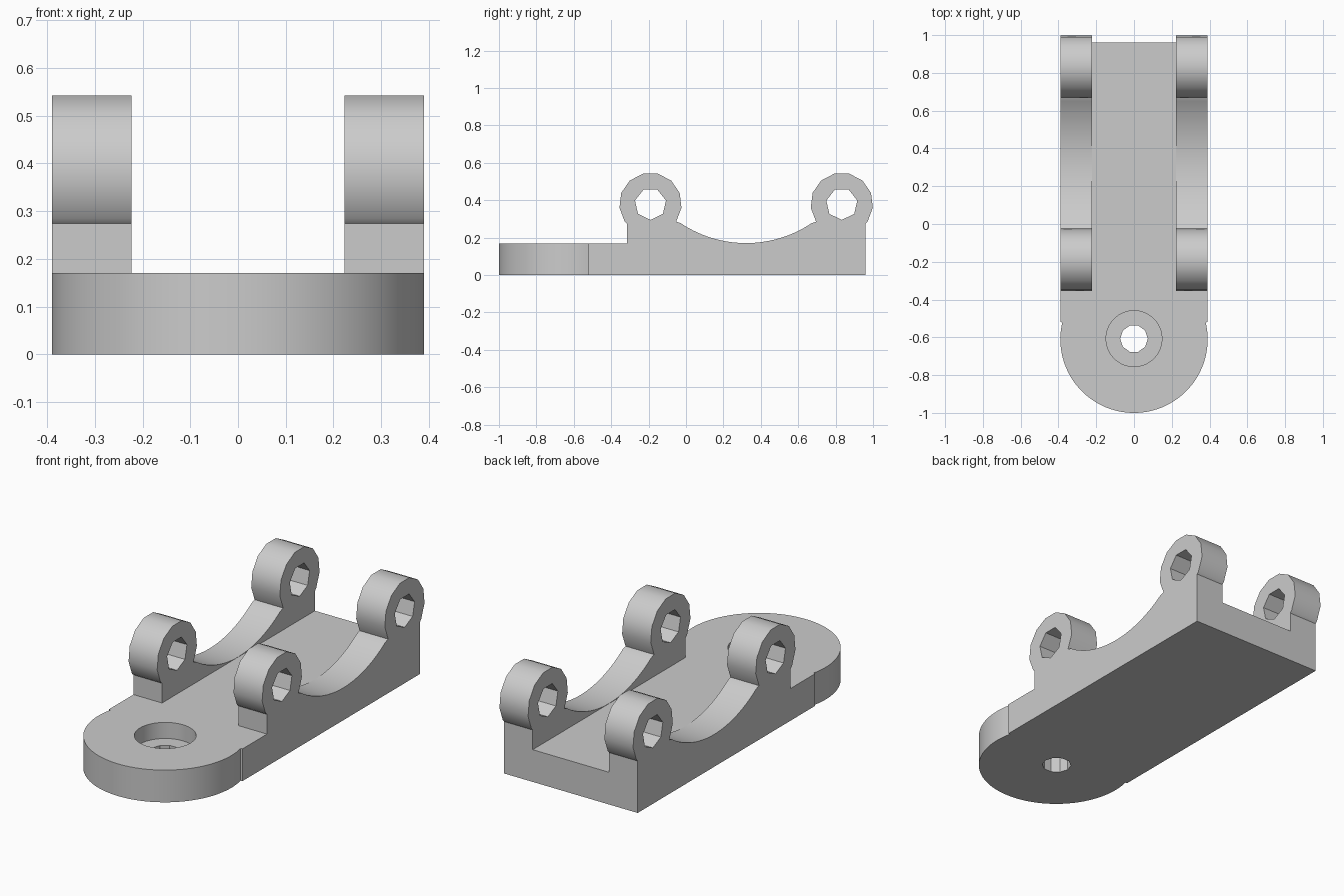
import bpy
import bmesh
from math import sin, cos, pi, radians
from mathutils import Vector

cube = bpy.data.objects.get("Cube")
if cube:
    bpy.data.objects.remove(cube, do_unlink=True)

grey = bpy.data.materials.new("plain_grey")
grey.use_nodes = True
grey.diffuse_color = (0.6, 0.6, 0.6, 1)
grey.node_tree.nodes["Principled BSDF"].inputs["Base Color"].default_value = grey.diffuse_color


def arc(cu, cv, r, start, end, steps):
    """Points along an arc, angles in degrees, both ends included."""
    angles = [radians(start + (end - start) * i / steps) for i in range(steps + 1)]
    return [(cu + r * cos(a), cv + r * sin(a)) for a in angles]


def ngon(cu, cv, r, sides, start=-90):
    return arc(cu, cv, r, start, start + 360, sides)[:-1]


def prism(name, loops, place, push):
    """Fill an outline with optional holes and extrude it."""
    bm = bmesh.new()
    for loop in loops:
        verts = [bm.verts.new(place(u, v)) for u, v in loop]
        for a, b in zip(verts, verts[1:] + verts[:1]):
            bm.edges.new((a, b))
    bmesh.ops.triangle_fill(bm, use_beauty=True, edges=bm.edges[:])
    cap = bmesh.ops.extrude_face_region(bm, geom=bm.faces[:], use_keep_orig=True)
    moved = [g for g in cap["geom"] if isinstance(g, bmesh.types.BMVert)]
    bmesh.ops.translate(bm, verts=moved, vec=Vector(push))
    bmesh.ops.recalc_face_normals(bm, faces=bm.faces[:])
    mesh = bpy.data.meshes.new(name)
    bm.to_mesh(mesh)
    bm.free()
    mesh.materials.append(grey)
    ob = bpy.data.objects.new(name, mesh)
    bpy.context.collection.objects.link(ob)
    return ob


def combine(target, tool, operation):
    mod = target.modifiers.new("combine", "BOOLEAN")
    mod.operation, mod.solver, mod.object = operation, "EXACT", tool
    bpy.context.view_layer.objects.active = target
    bpy.ops.object.modifier_apply(modifier=mod.name)
    bpy.data.objects.remove(tool, do_unlink=True)


# Main sizes
HALF, INNER, THICK = 0.39, 0.223, 0.17
FRONT, BACK, PAD_Y = -0.315, 0.96, -0.61
KNUCKLES, PIN_Z, RING, PIN = (-0.19, 0.833), 0.38, 0.167, 0.085

# Base plate with a rounded front pad
outline = [(HALF, -0.52), (HALF, BACK), (-HALF, BACK), (-HALF, -0.52)]
outline += arc(0, PAD_Y, HALF, 166.7, 373.3, 64)
bracket = prism("hinge_bracket", [outline], lambda u, v: (u, v, 0), (0, 0, THICK))

# Side walls: two knuckles joined by a scooped edge
middle = sum(KNUCKLES) / 2
side = [(FRONT, 0), (FRONT, 0.274)]
rings = [arc(y, PIN_Z, RING, 180 + 34.6, -34.6, 9) for y in KNUCKLES]
scoop = arc(middle, 0.80, 0.629, 270 - 36, 270 + 36, 32)[1:-1]
side += rings[0] + scoop + rings[1] + [(BACK, 0.274), (BACK, 0)]
pins = [ngon(y, PIN_Z, PIN, 7) for y in KNUCKLES]
for s in (-1, 1):
    wall = prism("side_wall", [side] + pins, lambda u, v: (s * INNER, u, v),
                 (s * (HALF - INNER), 0, 0))
    combine(bracket, wall, "UNION")

# Screw hole and its counterbore
for r, sides, floor in ((0.148, 48, 0.085), (0.073, 10, -0.1)):
    cutter = prism("screw_cutter", [ngon(0, PAD_Y + 0.003, r, sides, -72)],
                   lambda u, v: (u, v, floor), (0, 0, 0.5))
    combine(bracket, cutter, "DIFFERENCE")

# Tidy the flat faces and shade the curves
bm = bmesh.new()
bm.from_mesh(bracket.data)
bmesh.ops.remove_doubles(bm, verts=bm.verts[:], dist=0.0001)
bmesh.ops.dissolve_limit(bm, angle_limit=0.005, verts=bm.verts[:], edges=bm.edges[:])
bm.to_mesh(bracket.data)
bm.free()
bpy.ops.object.select_all(action="DESELECT")
bracket.select_set(True)
bpy.context.view_layer.objects.active = bracket
bpy.ops.object.shade_smooth_by_angle(angle=radians(30))
